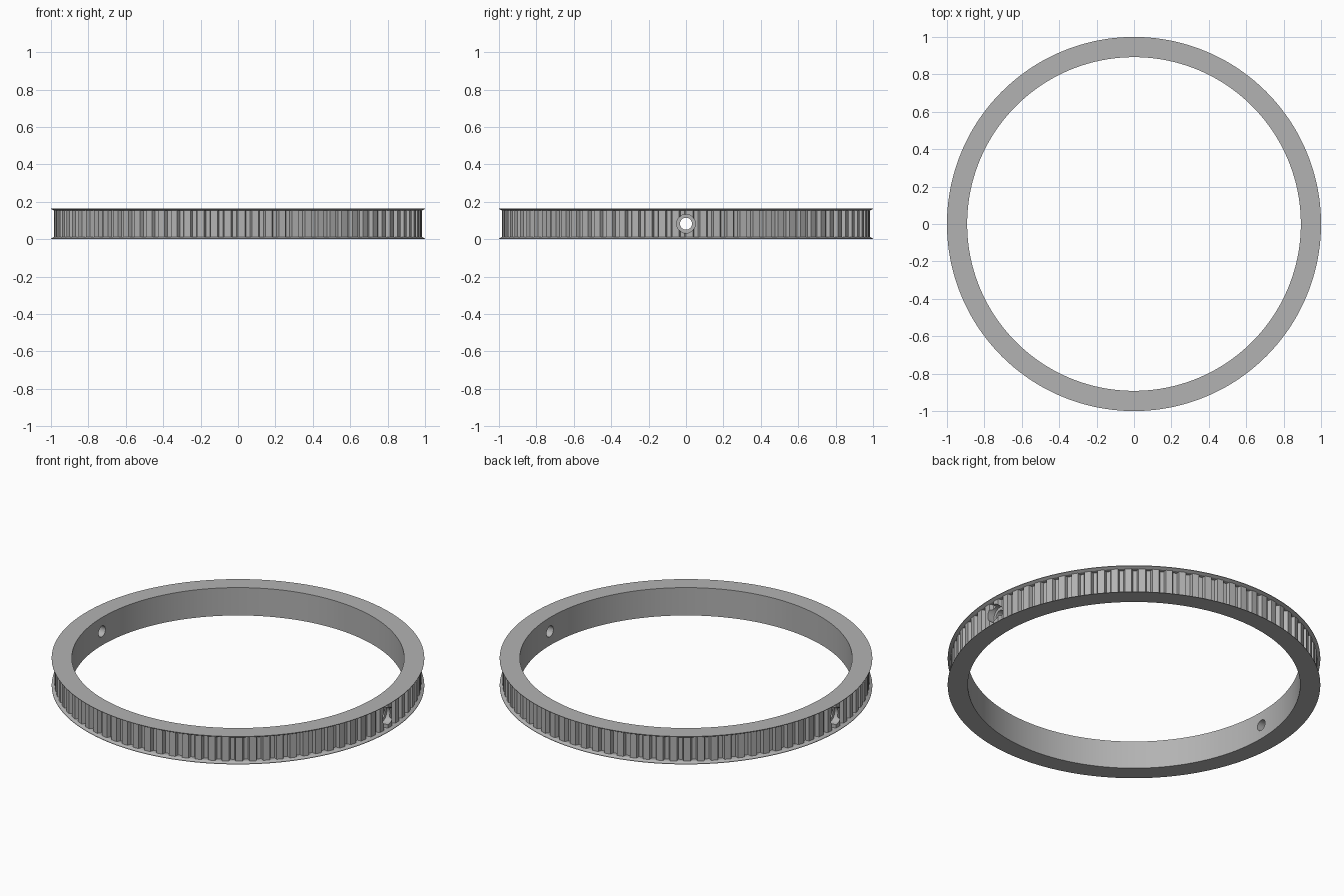
import bpy, bmesh
from math import cos, sin, pi, radians

old = bpy.data.objects.get("Cube")
if old:
    bpy.data.objects.remove(old, do_unlink=True)

TEETH, HEIGHT, INNER = 84, 0.165, 0.892
TIP, ROOT, RIM, FLANGE = 0.984, 0.962, 1.0, 0.012

grey = bpy.data.materials.new("plain grey")
grey.use_nodes = True
colour = (0.45, 0.45, 0.45, 1)
grey.diffuse_color = colour
grey.node_tree.nodes["Principled BSDF"].inputs["Base Color"].default_value = colour


# Belt groove outline: (fraction of the tooth pitch, radius)
pitch = 2 * pi / TEETH
tooth = [(0.0, TIP), (0.25, TIP), (0.5, TIP), (0.6, ROOT), (0.75, ROOT), (0.9, ROOT)]
points = [((i + f) * pitch, r) for i in range(TEETH) for f, r in tooth]


def ring(bm, radius_of, z):
    return [bm.verts.new((radius_of(r) * cos(a), radius_of(r) * sin(a), z))
            for a, r in points]


# Toothed ring with a thin tapered flange at each edge
bm = bmesh.new()
sections = [
    (lambda r: INNER, 0), (lambda r: RIM, 0), (lambda r: RIM, 0.003),
    (lambda r: TIP, FLANGE), (lambda r: r, FLANGE + 0.0005),
    (lambda r: r, HEIGHT - FLANGE - 0.0005), (lambda r: TIP, HEIGHT - FLANGE),
    (lambda r: RIM, HEIGHT - 0.003), (lambda r: RIM, HEIGHT), (lambda r: INNER, HEIGHT)]
loops = [ring(bm, f, z) for f, z in sections]
n = len(points)
for lower, upper in zip(loops, loops[1:] + loops[:1]):
    for i in range(n):
        j = (i + 1) % n
        bm.faces.new((lower[i], lower[j], upper[j], upper[i]))
bmesh.ops.recalc_face_normals(bm, faces=bm.faces)
mesh = bpy.data.meshes.new("toothed_ring")
bm.to_mesh(mesh)
bm.free()
mesh.materials.append(grey)
body = bpy.data.objects.new("toothed_ring", mesh)
bpy.context.collection.objects.link(body)


# Screw holes through both sides, with a wider recess on the outside
def cutter(name, radius, depth, x):
    bpy.ops.mesh.primitive_cylinder_add(vertices=32, radius=radius, depth=depth,
                                        location=(x, 0, HEIGHT / 2),
                                        rotation=(0, radians(90), 0))
    ob = bpy.context.object
    ob.name = name
    ob.data.materials.append(grey)
    ob.hide_render = True
    ob.hide_set(True)
    cut = body.modifiers.new(name, "BOOLEAN")
    cut.operation = "DIFFERENCE"
    cut.solver = "EXACT"
    cut.object = ob
    return ob


cutters = [cutter("hole_cutter", 0.032, 2.4, 0)]
for side in (-1, 1):
    cutters.append(cutter("recess_cutter", 0.05, 0.2, side * 1.04))

# Bake the cuts and remove the helpers
bpy.context.view_layer.update()
result = bpy.data.meshes.new_from_object(
    body.evaluated_get(bpy.context.evaluated_depsgraph_get()))
body.modifiers.clear()
body.data = result
for ob in cutters:
    bpy.data.objects.remove(ob, do_unlink=True)

bpy.ops.object.select_all(action="DESELECT")
body.select_set(True)
bpy.context.view_layer.objects.active = body
bpy.ops.object.shade_smooth_by_angle(angle=radians(25))
